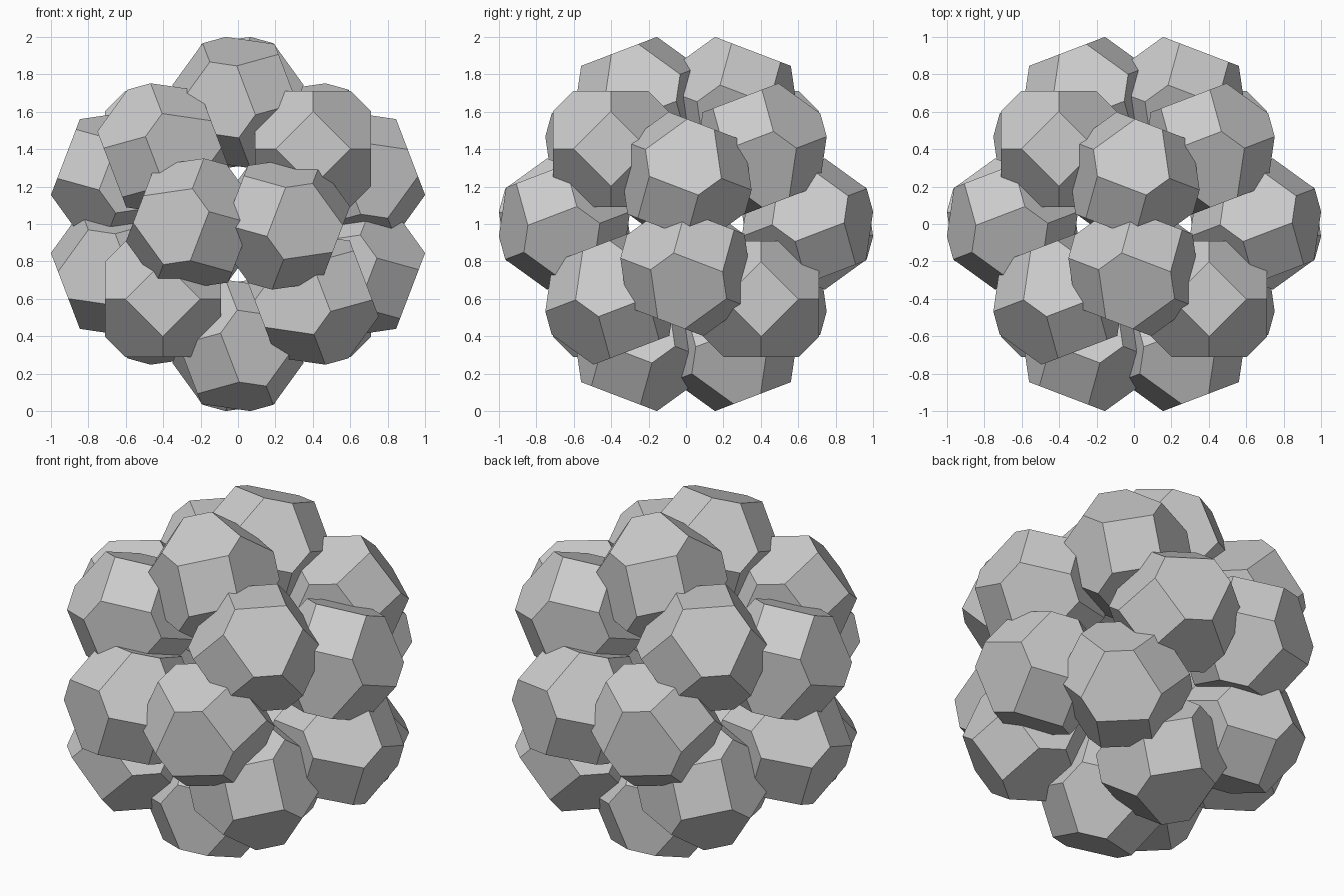
import bpy, bmesh, math
from itertools import permutations
from mathutils import Matrix, Vector

if "Cube" in bpy.data.objects:
    bpy.data.objects.remove(bpy.data.objects["Cube"])

P, Q = 0.20, 0.31      # corner coordinates of one truncated octahedron
A = 0.4015             # cell centre offset along each axis
PHI = (1 + math.sqrt(5)) / 2

# One truncated octahedron: hull of all signed permutations of (0, P, Q)
corners = {perm for s in (-1, 1) for t in (-1, 1)
           for perm in permutations((0.0, s * P, t * Q))}
bm = bmesh.new()
for c in sorted(corners):
    bm.verts.new(c)
bmesh.ops.convex_hull(bm, input=bm.verts[:])
bmesh.ops.dissolve_limit(bm, angle_limit=math.radians(2),
                         verts=bm.verts[:], edges=bm.edges[:])
bmesh.ops.recalc_face_normals(bm, faces=bm.faces[:])
cell_mesh = bpy.data.meshes.new("cell")
bm.to_mesh(cell_mesh)
bm.free()

# Cells on the 20 corners of a dodecahedron: a tetrahedron of four cells,
# turned five times about a five-fold axis
tetra = [(1, -1, 1), (-1, -1, -1), (1, 1, -1), (-1, 1, 1)]
axis = Vector((1, 0, PHI)).normalized()
for k in range(5):
    turn = Matrix.Rotation(k * math.tau / 5, 4, axis)
    for j, corner in enumerate(tetra):
        ob = bpy.data.objects.new(f"cell_{k}_{j}", cell_mesh)
        bpy.context.collection.objects.link(ob)
        ob.matrix_world = (Matrix.Translation((0, 0, 1)) @ turn
                           @ Matrix.Translation(Vector(corner) * A))
